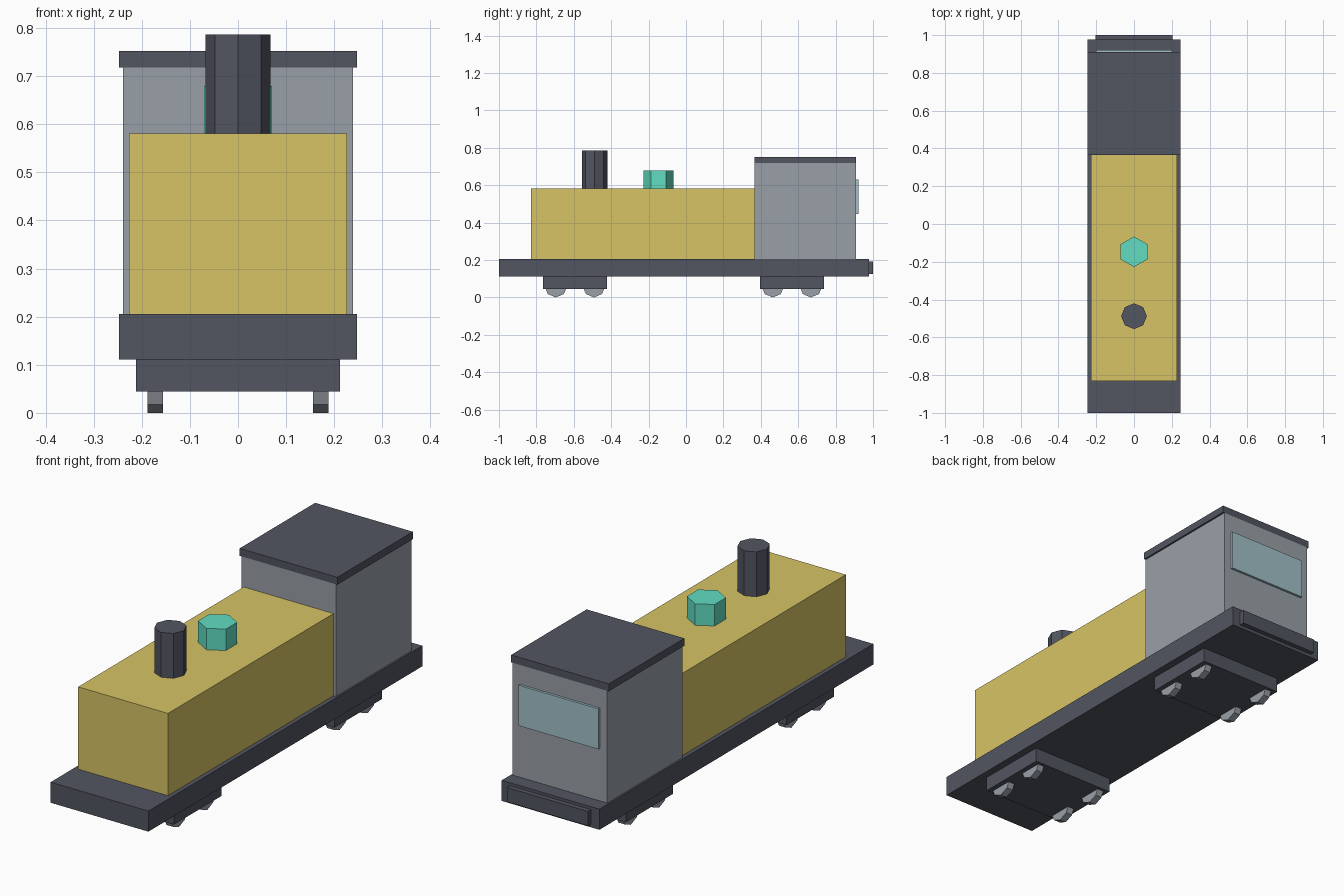
import bpy, math

if "Cube" in bpy.data.objects:
    bpy.data.objects.remove(bpy.data.objects["Cube"])


def paint(name, rgb):
    m = bpy.data.materials.new(name)
    m.diffuse_color = (*rgb, 1)
    m.use_nodes = True
    m.node_tree.nodes["Principled BSDF"].inputs["Base Color"].default_value = m.diffuse_color
    return m


dark = paint("dark_metal", (0.085, 0.09, 0.12))
yellow = paint("yellow", (0.68, 0.55, 0.13))
grey = paint("light_grey", (0.32, 0.35, 0.39))
teal = paint("teal", (0.12, 0.72, 0.54))
glass = paint("glass", (0.36, 0.53, 0.58))


def box(name, half_x, y0, y1, z0, z1, mat):
    bpy.ops.mesh.primitive_cube_add(size=1, location=(0, (y0 + y1) / 2, (z0 + z1) / 2))
    ob = bpy.context.object
    ob.scale = (2 * half_x, y1 - y0, z1 - z0)
    bpy.ops.object.transform_apply(location=False, rotation=False)
    ob.name = name
    ob.data.materials.append(mat)


def prism(name, sides, radius, depth, loc, mat, rot=(0, 0, 0)):
    # The first corner lies on the local +y axis
    bpy.ops.mesh.primitive_cylinder_add(vertices=sides, radius=radius, depth=depth,
                                        location=loc, rotation=rot)
    ob = bpy.context.object
    ob.name = name
    ob.data.materials.append(mat)


# Running plate and rear coupling beam
box("chassis", 0.247, -1.0, 0.978, 0.111, 0.205, dark)
box("rear_beam", 0.205, 0.978, 1.0, 0.126, 0.192, dark)

# Hood with chimney and dome
box("hood", 0.227, -0.83, 0.365, 0.205, 0.581, yellow)
prism("chimney", 8, 0.068, 0.205, (0, -0.488, 0.6835), dark)
prism("dome", 6, 0.081, 0.098, (0, -0.147, 0.63), teal)

# Cab
box("cab", 0.239, 0.365, 0.91, 0.205, 0.718, grey)
box("cab_roof", 0.247, 0.365, 0.91, 0.718, 0.752, dark)
box("rear_window", 0.202, 0.908, 0.921, 0.445, 0.63, glass)

# Bogies, each with two pairs of eight-sided wheels
for end, y in (("front", -0.594), ("rear", 0.566)):
    box(f"{end}_bogie", 0.212, y - 0.171, y + 0.171, 0.044, 0.111, dark)
    for dy in (-0.102, 0.102):
        for x in (-0.172, 0.172):
            prism(f"{end}_wheel", 8, 0.061, 0.033, (x, y + dy, 0.061), grey,
                  (0, math.pi / 2, 0))
